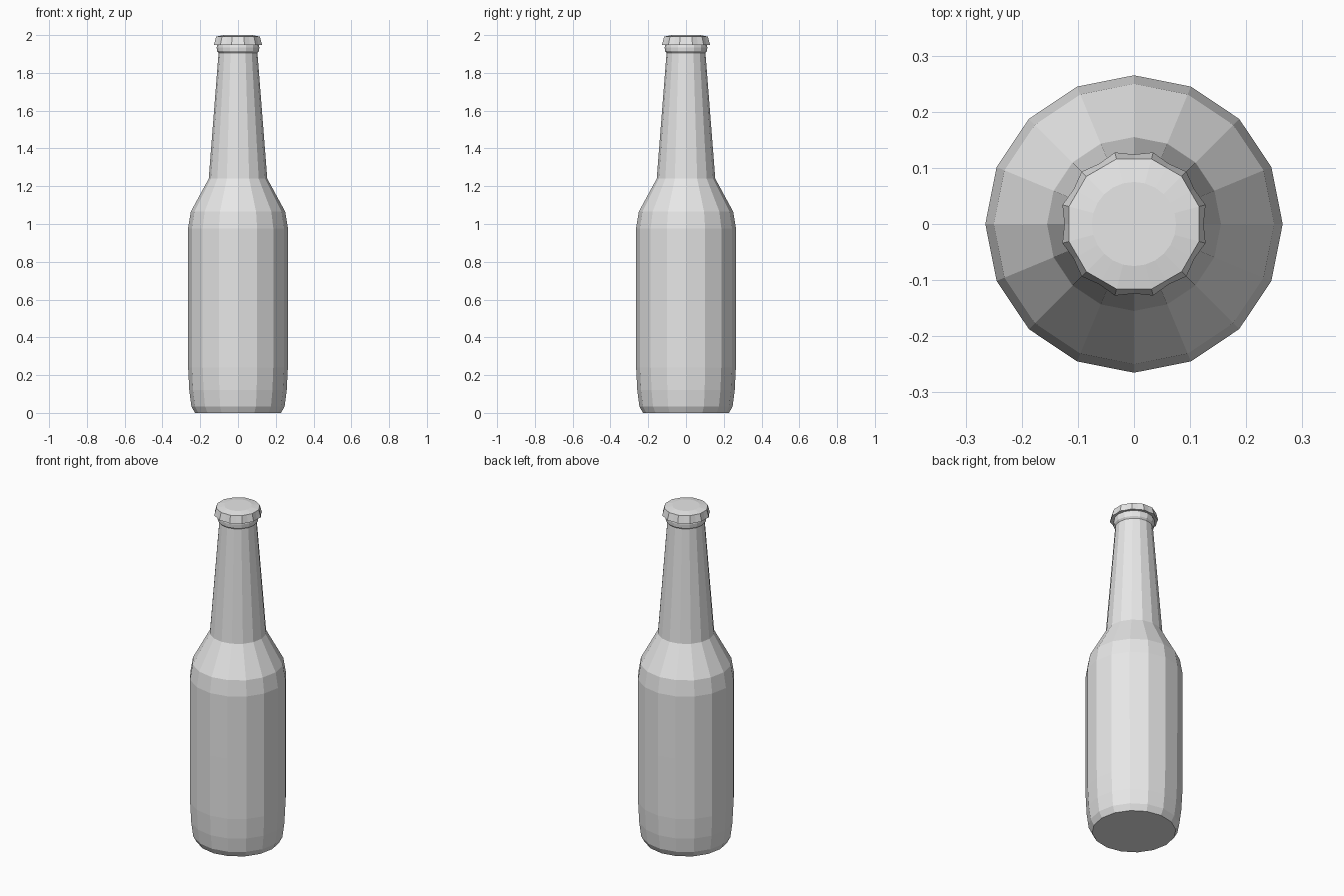
import bpy, bmesh
from math import cos, sin, pi

cube = bpy.data.objects.get("Cube")
if cube:
    bpy.data.objects.remove(cube, do_unlink=True)

grey = bpy.data.materials.new("light_grey")
grey.use_nodes = True
grey.diffuse_color = (0.8, 0.8, 0.8, 1)
grey.node_tree.nodes["Principled BSDF"].inputs["Base Color"].default_value = (0.8, 0.8, 0.8, 1)


def lathe(name, profile, sides, turn=0.0):
    """Closed flat-shaded turning; each row is (radius, z, dip), where dip
    scales the radius of every second point."""
    bm = bmesh.new()
    rings = []
    for radius, z, dip in profile:
        ring = []
        for i in range(sides):
            a = 2 * pi * i / sides + turn
            r = radius * (dip if i % 2 else 1)
            ring.append(bm.verts.new((r * cos(a), r * sin(a), z)))
        rings.append(ring)
    for low, high in zip(rings, rings[1:]):
        for i in range(sides):
            j = (i + 1) % sides
            bm.faces.new((low[i], low[j], high[j], high[i]))
    bm.faces.new(rings[0][::-1])
    bm.faces.new(rings[-1])
    mesh = bpy.data.meshes.new(name)
    bm.to_mesh(mesh)
    bm.free()
    mesh.materials.append(grey)
    obj = bpy.data.objects.new(name, mesh)
    bpy.context.collection.objects.link(obj)
    return obj


# Bottle: base, body, shoulder, neck and the ring below the cap
bottle = [(0.228, 0), (0.247, 0.035), (0.258, 0.12), (0.264, 0.24),
          (0.265, 0.6), (0.265, 0.975), (0.25, 1.065), (0.155, 1.24),
          (0.103, 1.905), (0.111, 1.915), (0.113, 1.935), (0.109, 1.955)]
lathe("bottle", [(r, z, 1) for r, z in bottle], 16)

# Crimped cap with twelve scallops and a shallow raised top
flat = cos(pi / 12)
cap = [(0.112, 1.95, 1), (0.132, 1.948, 0.94), (0.12, 1.992, flat), (0.075, 2.0, 1)]
lathe("bottle_cap", cap, 24, pi / 12)
